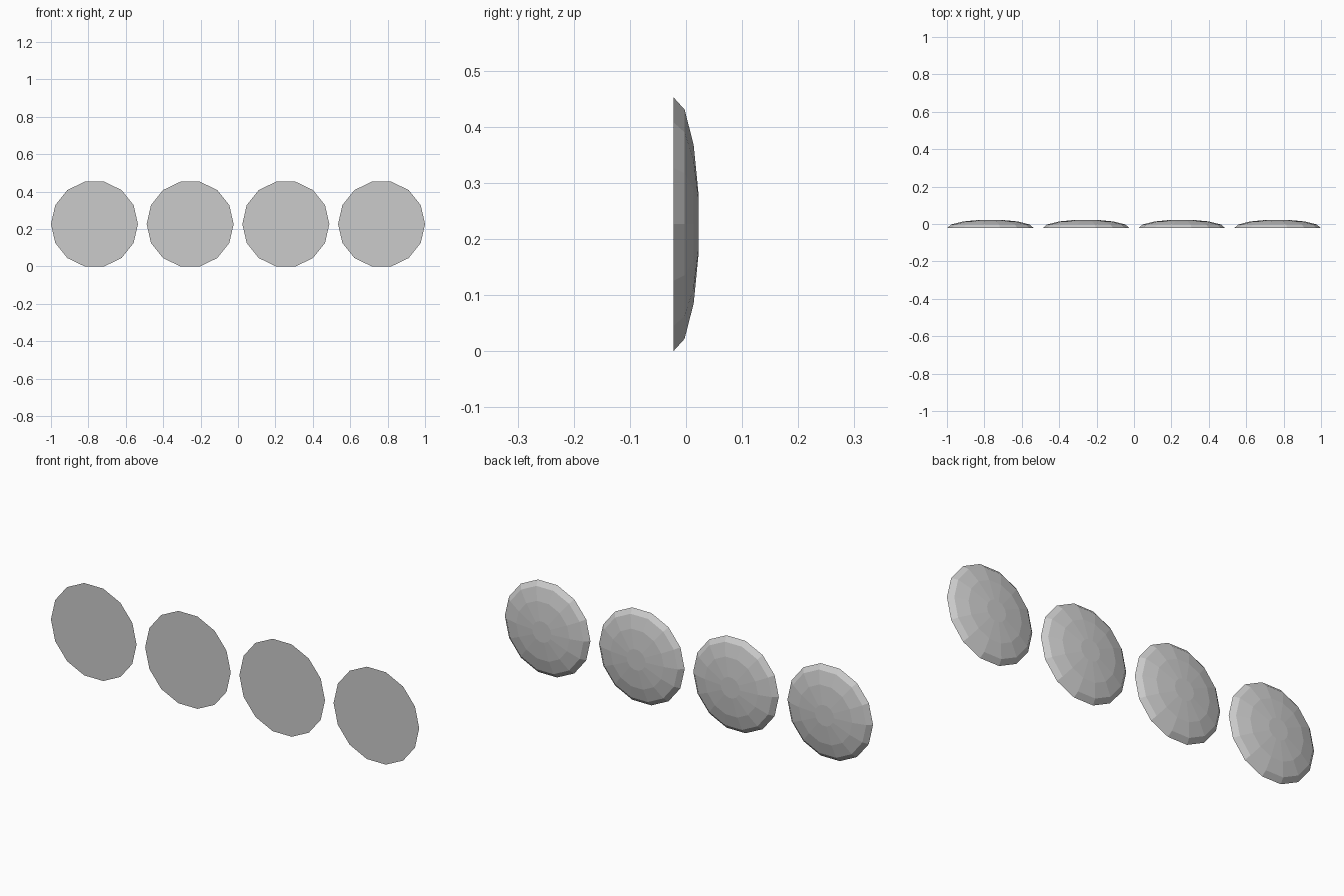
import bpy, bmesh, math

if "Cube" in bpy.data.objects:
    bpy.data.objects.remove(bpy.data.objects["Cube"])

SIDES = 14
RADIUS = 0.2325
DEPTH = 0.0465
STEP = 2 * math.pi / SIDES
HALF_HEIGHT = RADIUS * math.cos(STEP / 4 * 1.0) if SIDES % 4 == 0 else RADIUS * math.sin(3 * STEP)
BACK_Y = -0.0227
SPACING = (2 - 2 * RADIUS) / 3

grey = bpy.data.materials.new("light grey")
grey.diffuse_color = (0.6, 0.6, 0.6, 1)
grey.use_nodes = True
grey.node_tree.nodes["Principled BSDF"].inputs["Base Color"].default_value = grey.diffuse_color


def make_disc(name, cx):
    """Flattened faceted dome with a flat front and a small flat cap behind."""
    bm = bmesh.new()
    rings = []
    for k in range(4):
        r = RADIUS * math.cos(k * STEP)
        y = BACK_Y + DEPTH * math.sin(k * STEP)
        rings.append([bm.verts.new((r * math.cos(i * STEP), y,
                                    HALF_HEIGHT + r * math.sin(i * STEP)))
                      for i in range(SIDES)])
    # dome bands
    for a, b in zip(rings, rings[1:]):
        for i in range(SIDES):
            j = (i + 1) % SIDES
            bm.faces.new((a[i], a[j], b[j], b[i]))
    # flat front and rear cap
    bm.faces.new(rings[0])
    bm.faces.new(rings[-1])
    bmesh.ops.recalc_face_normals(bm, faces=bm.faces)
    mesh = bpy.data.meshes.new(name)
    bm.to_mesh(mesh)
    bm.free()
    mesh.materials.append(grey)
    obj = bpy.data.objects.new(name, mesh)
    obj.location.x = cx
    bpy.context.collection.objects.link(obj)


# row of four discs
for n in range(4):
    make_disc(f"domed_disc_{n + 1}", (n - 1.5) * SPACING)
